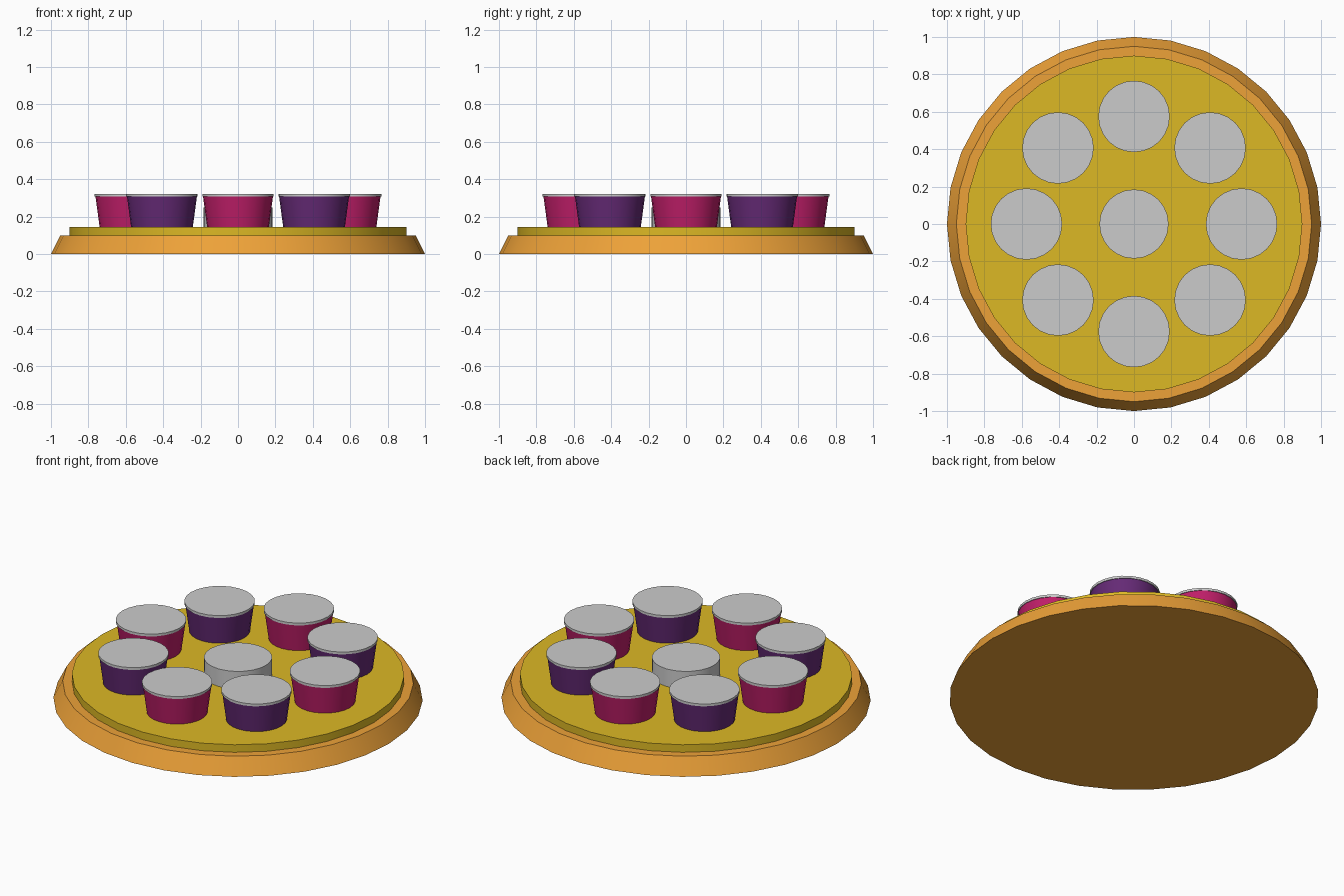
import bpy
import math

if "Cube" in bpy.data.objects:
    bpy.data.objects.remove(bpy.data.objects["Cube"])


def material(name, rgb):
    m = bpy.data.materials.new(name)
    m.diffuse_color = (*rgb, 1.0)
    m.use_nodes = True
    m.node_tree.nodes["Principled BSDF"].inputs["Base Color"].default_value = m.diffuse_color
    return m


orange = material("orange", (0.85, 0.36, 0.04))
yellow = material("yellow", (0.72, 0.48, 0.018))
pink = material("pink", (0.52, 0.013, 0.14))
purple = material("purple", (0.13, 0.023, 0.18))


def frustum(name, x, y, r0, r1, z0, z1, sides, mat=None):
    bpy.ops.mesh.primitive_cone_add(vertices=sides, radius1=r0, radius2=r1,
                                    depth=z1 - z0, location=(x, y, (z0 + z1) / 2))
    ob = bpy.context.object
    ob.name = name
    if mat:
        ob.data.materials.append(mat)
    bpy.ops.object.shade_smooth_by_angle(angle=math.radians(30))
    return ob


# Board and raised top disc
frustum("base_board", 0, 0, 1.0, 0.95, 0.0, 0.1, 32, orange)
frustum("top_disc", 0, 0, 0.9, 0.9, 0.1, 0.145, 32, yellow)

# Central post
frustum("center_post", 0, 0, 0.185, 0.185, 0.145, 0.25, 24)

# Ring of tapered cups with thin lids, alternating colours
for i in range(8):
    a = i * math.pi / 4
    x, y = 0.575 * math.cos(a), 0.575 * math.sin(a)
    frustum(f"cup_{i}", x, y, 0.165, 0.187, 0.145, 0.308, 24, purple if i % 2 else pink)
    frustum(f"cup_lid_{i}", x, y, 0.191, 0.191, 0.308, 0.322, 24)
